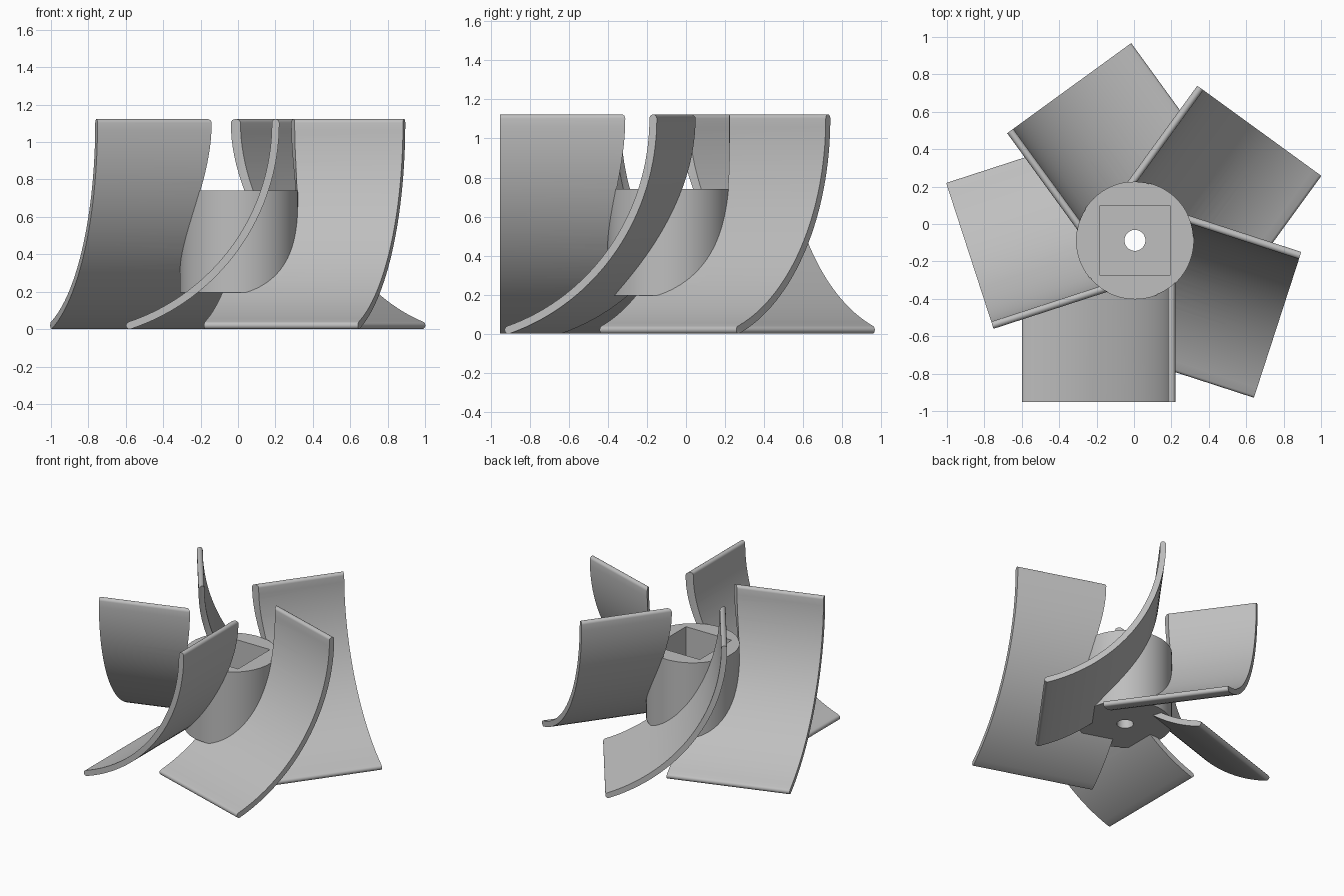
import bpy, bmesh, math
from mathutils import Matrix, Vector

if "Cube" in bpy.data.objects:
    bpy.data.objects.remove(bpy.data.objects["Cube"])

CX, CY = 0.005, -0.0875        # hub axis
HUB_R, HUB_Z0, HUB_Z1 = 0.315, 0.195, 0.742

grey = bpy.data.materials.new("plain grey")
grey.diffuse_color = (0.52, 0.52, 0.52, 1)
grey.use_nodes = True
grey.node_tree.nodes["Principled BSDF"].inputs["Base Color"].default_value = grey.diffuse_color


def make(name, bm):
    bmesh.ops.recalc_face_normals(bm, faces=bm.faces)
    me = bpy.data.meshes.new(name)
    bm.to_mesh(me)
    bm.free()
    me.materials.append(grey)
    ob = bpy.data.objects.new(name, me)
    bpy.context.collection.objects.link(ob)
    return ob


def prism(name, outline, axis, a, b):
    """Extrude a closed outline (list of 3D points) from a to b along axis."""
    bm = bmesh.new()
    face = bm.faces.new([bm.verts.new(Vector(p) + Vector(axis) * a) for p in outline])
    new = bmesh.ops.extrude_face_region(bm, geom=[face])["geom"]
    verts = [v for v in new if isinstance(v, bmesh.types.BMVert)]
    bmesh.ops.translate(bm, verts=verts, vec=Vector(axis) * (b - a))
    return make(name, bm)


def circle(r, n):
    return [(CX + r * math.cos(2 * math.pi * i / n), CY + r * math.sin(2 * math.pi * i / n), 0)
            for i in range(n)]


def cut(ob, cutter):
    m = ob.modifiers.new("cut", "BOOLEAN")
    m.operation, m.solver, m.object = "DIFFERENCE", "EXACT", cutter
    bpy.context.view_layer.objects.active = ob
    bpy.ops.object.modifier_apply(modifier=m.name)
    bpy.data.objects.remove(cutter)


def smooth(ob):
    bpy.ops.object.select_all(action="DESELECT")
    ob.select_set(True)
    bpy.context.view_layer.objects.active = ob
    bpy.ops.object.shade_smooth_by_angle(angle=math.radians(32))


# hub: drum with a square socket and a round shaft hole
UP = (0, 0, 1)
hub = prism("hub", circle(HUB_R, 96), UP, HUB_Z0, HUB_Z1)
s = 0.1875
square = [(CX + x * s, CY + y * s, 0) for x, y in ((-1, -1), (1, -1), (1, 1), (-1, 1))]
cut(hub, prism("socket_cutter", square, UP, 0.38, 1.0))
cut(hub, prism("shaft_cutter", circle(0.056, 48), UP, 0.0, 1.0))
smooth(hub)

# blade profile: thick arc with rounded ends, upright at the top
R, HALF, TOP = 1.142, 0.02, 1.103
ox = CX + 0.196 - R
a0, a1 = -math.asin((TOP - 0.02) / R), 0.0


def polar(a, r):
    return Vector((ox + r * math.cos(a), 0, TOP + r * math.sin(a)))


N, CAP = 32, 8
arc = [a0 + (a1 - a0) * i / N for i in range(N + 1)]
outline = [polar(a, R + HALF) for a in arc]
for i in range(1, CAP):                                # upper rounded end
    t = math.pi * i / CAP
    outline.append(polar(a1, R) + HALF * Vector((math.cos(t), 0, math.sin(t))))
outline += [polar(a, R - HALF) for a in reversed(arc)]
for i in range(1, CAP):                                # lower rounded end
    t = a0 + math.pi + math.pi * i / CAP
    outline.append(polar(a0, R) + HALF * Vector((math.cos(t), 0, math.sin(t))))

# blade trimmed to the drum, then repeated around the axis
blade = prism("blade_1", outline, (0, 1, 0), CY - 0.865, CY)
cut(blade, prism("trim_cutter", circle(HUB_R - 0.004, 96), UP, HUB_Z0 + 0.004, 2.0))
smooth(blade)
pivot = Matrix.Translation((CX, CY, 0))
for k in range(1, 5):
    ob = blade.copy()
    ob.data = blade.data.copy()
    ob.name = f"blade_{k + 1}"
    ob.data.transform(pivot @ Matrix.Rotation(math.radians(72 * k), 4, "Z") @ pivot.inverted())
    bpy.context.collection.objects.link(ob)
